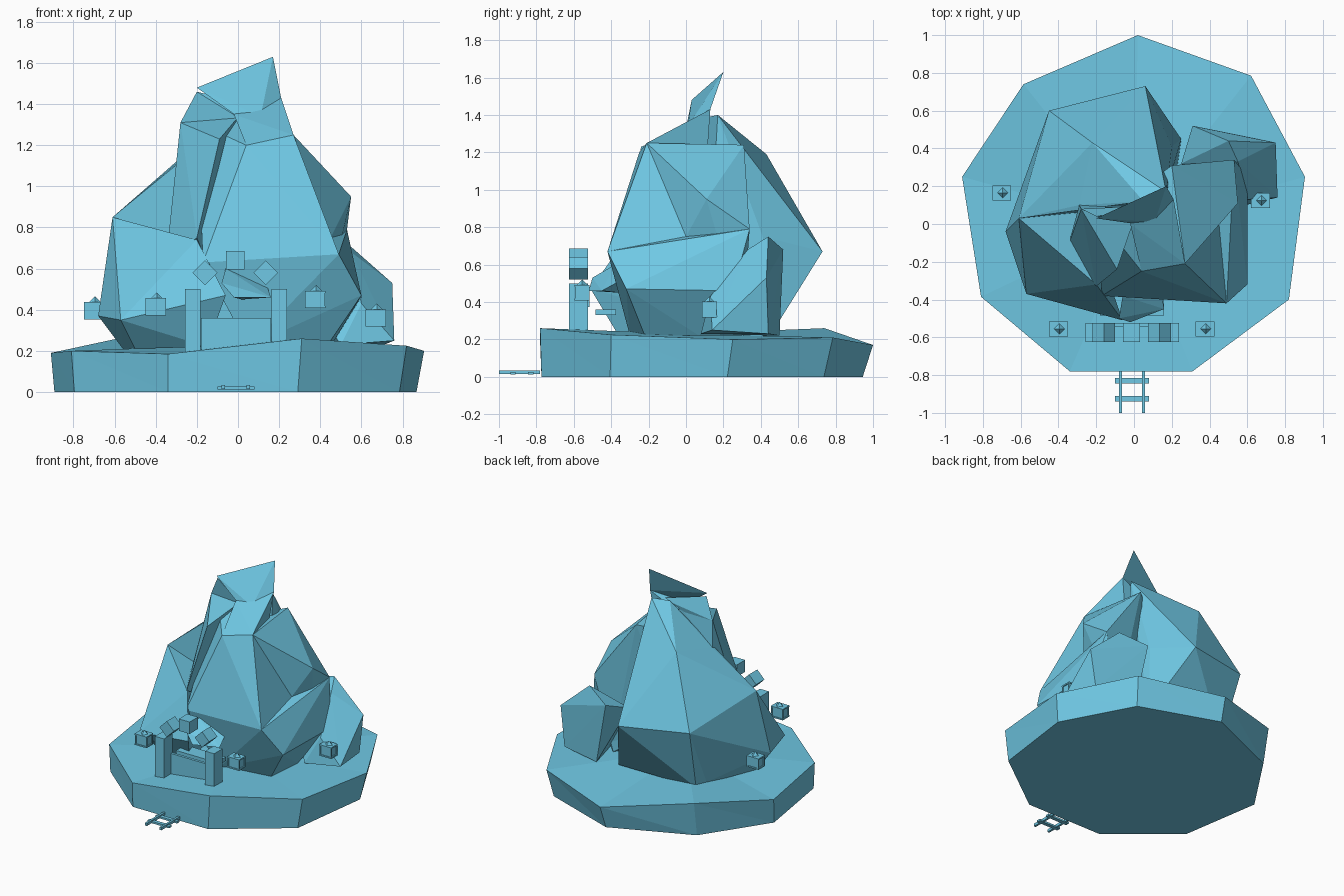
import bpy, bmesh, math
from mathutils import Matrix, Vector

cube = bpy.data.objects.get("Cube")
if cube:
    bpy.data.objects.remove(cube, do_unlink=True)

# One flat colour for everything
sky_blue = bpy.data.materials.new("sky_blue")
sky_blue.use_nodes = True
colour = (.16, .58, .78, 1)
sky_blue.diffuse_color = colour
sky_blue.node_tree.nodes["Principled BSDF"].inputs["Base Color"].default_value = colour


def finish(bm, name):
    """Turn a bmesh into a flat shaded object with the shared material."""
    bmesh.ops.recalc_face_normals(bm, faces=bm.faces)
    mesh = bpy.data.meshes.new(name)
    bm.to_mesh(mesh)
    bm.free()
    mesh.materials.append(sky_blue)
    obj = bpy.data.objects.new(name, mesh)
    bpy.context.collection.objects.link(obj)
    return obj


def rock(name, points):
    """Faceted rock: the convex hull of a few corner points."""
    bm = bmesh.new()
    for point in points:
        bm.verts.new(point)
    bmesh.ops.convex_hull(bm, input=bm.verts)
    loose = [v for v in bm.verts if not v.link_faces]
    bmesh.ops.delete(bm, geom=loose, context='VERTS')
    return finish(bm, name)


def add_box(bm, centre, size, roll=0):
    """Box added to a bmesh, rolled about the y axis."""
    matrix = (Matrix.Translation(centre) @ Matrix.Rotation(roll, 4, 'Y')
              @ Matrix.Diagonal(Vector(size).to_4d()))
    bmesh.ops.create_cube(bm, size=1, matrix=matrix)


def box(name, centre, size, roll=0):
    bm = bmesh.new()
    add_box(bm, centre, size, roll)
    return finish(bm, name)


# Nine sided island: uneven rim, slightly tapered skirt, flat underside
rim = [(.02, 1, .17), (.62, .785, .21), (.905, .25, .2), (.82, -.4, .225),
       (.31, -.78, .26), (-.34, -.78, .185), (-.81, -.385, .2),
       (-.91, .25, .19), (-.585, .74, .26)]
bm = bmesh.new()
top = [bm.verts.new(p) for p in rim]
low = [bm.verts.new((x * .97 - .01, y * .965 - .02, 0)) for x, y, z in rim]
middle = bm.verts.new((0, 0, .23))
bm.faces.new(low)
for i in range(len(rim)):
    j = (i + 1) % len(rim)
    bm.faces.new((top[i], top[j], middle))
    bm.faces.new((low[i], low[j], top[j]))
    bm.faces.new((low[i], top[j], top[i]))
finish(bm, "island_base")

# Corners shared by neighbouring masses of the mountain
brow_left, brow_right = (.04, -.25, 1.2), (.27, -.21, 1.25)
chest, notch = (.49, -.42, .67), (.45, 0, .75)
chin, flank, hip = (-.17, -.38, .63), (.55, .11, .95), (.53, .34, .79)
nape, core = (.21, .13, 1.43), (0, .15, .5)
shoulder, hollow = (-.28, .08, 1.31), (-.35, -.12, .64)
elbow, heel = (-.61, .03, .85), (-.45, .6, .7)

# Front of the mountain: steep upper face, broad foot and neck
rock("front_peak", [brow_left, brow_right, chest, notch, chin, core,
                    (.1, .02, 1.34), (-.2, .05, 1.31), (-.1, .1, .7)])
rock("front_foot", [chest, notch, hip, chin, core, (.6, -.32, .47),
                    (.6, .25, .46), (.43, -.22, .22), (.45, .07, .22),
                    (.05, -.3, .22), (.4, .3, .22)])
rock("neck", [brow_left, brow_right, nape, (-.02, 0, 1.35), (0, .12, 1.33),
              (.15, .1, 1)])

# Right flank and back, with a valley between them
rock("left_flank", [brow_right, notch, flank, hip, core, (.26, 0, 1.22),
                    (.2, .31, 1.24), (.05, .2, 1.2), (.4, .3, .3)])
rock("back_mass", [elbow, heel, (.06, .73, .67), (-.22, .43, 1.19),
                   (-.29, .1, 1.12), (.17, .17, 1.4), (.05, .12, 1.39),
                   (.2, .41, .75), (-.4, .45, .22), (.25, .45, .22),
                   (-.5, .05, .21), (.2, .1, .22)])

# Ridge and foot on the other side
rock("right_ridge", [shoulder, hollow, (-.09, -.24, 1.23), (-.2, -.33, .75),
                     (-.29, .1, 1.12), (.02, .08, 1.36), (-.1, .1, .5)])
rock("right_foot", [elbow, heel, hollow, (-.68, -.04, .37), (-.57, -.37, .35),
                    (-.06, -.51, .47), (-.2, -.32, .74), (-.56, -.05, .21),
                    (-.5, -.25, .21), (-.15, -.36, .22), (-.4, .4, .22)])

# Hooked summit and the thin shoulder under it
rock("summit_spike", [nape, (.17, .2, 1.63), (-.2, .03, 1.48), (.01, 0, 1.33),
                      (.11, .01, 1.34)])
rock("summit_shoulder", [shoulder, (-.2, .04, 1.46), (.01, .01, 1.33),
                         (-.09, .08, 1.3), (.14, .1, 1.38)])

# Boulder leaning on the back corner
rock("side_boulder", [
    (.31, .52, .68), (.5, .44, .75), (.55, .33, .68), (.75, .43, .53),
    (.76, .14, .25), (.71, .44, .23), (.6, .13, .43), (.5, .08, .23),
    (.25, .32, .6), (.4, .5, .22)])

# Overhanging lip above the cave mouth, with a sill and a ledge
rock("cave_lip", [
    (-.08, -.5, .53), (-.06, -.38, .6), (.16, -.45, .46), (.14, -.34, .52),
    (-.02, -.52, .46), (.02, -.36, .45)])
box("cave_sill", (-.01, -.535, .28), (.34, .02, .16))
box("cave_ledge", (-.01, -.43, .345), (.34, .11, .03))

# Stone gateway: two posts and three arch blocks
depth = .1
for side, x, foot in (("left", .2, .22), ("right", -.22, .19)):
    box(side + "_gate_post", (x, -.575, (foot + .5) / 2), (.075, depth, .5 - foot))
box("arch_keystone", (-.013, -.575, .64), (.09, depth, .09))
for side, x in (("left", .135), ("right", -.16)):
    box(side + "_arch_block", (x, -.575, .58), (.085, depth, .085), math.radians(45))


def lantern(name, x, y, z):
    """Small box lantern with a frame and a pointed flame on top."""
    bm = bmesh.new()
    add_box(bm, (x, y, z), (.085, .07, .07))
    for end in (-1, 1):
        add_box(bm, (x, y, z + end * .037), (.1, .08, .01))
        for across in (-1, 1):
            add_box(bm, (x + end * .044, y + across * .034, z), (.01, .01, .07))
    tip = Matrix.Translation((x + .005, y, z + .055))
    bmesh.ops.create_cone(bm, cap_ends=True, segments=4, radius1=.03,
                          radius2=0, depth=.03, matrix=tip)
    finish(bm, name)


lantern("front_right_lantern", -.4, -.555, .415)
lantern("front_left_lantern", .375, -.555, .45)
lantern("left_lantern", .67, .125, .36)
lantern("right_lantern", -.7, .165, .395)

# Short rail track lying in front of the island
bm = bmesh.new()
for x in (-.072, .05):
    add_box(bm, (x, -.89, .025), (.016, .22, .02))
for y in (-.83, -.925):
    add_box(bm, (-.01, y, .02), (.18, .028, .014))
finish(bm, "rail_track")
